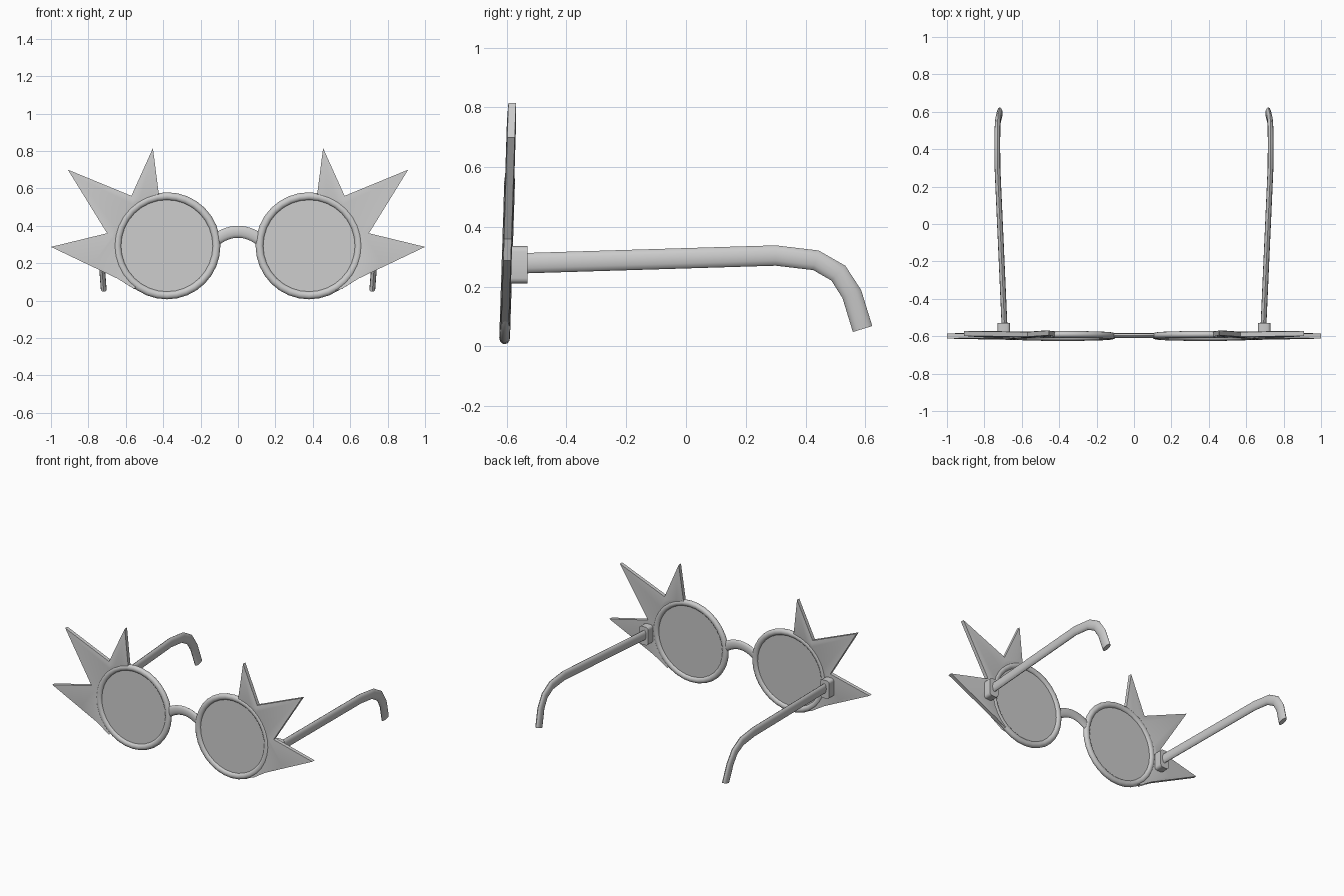
import bpy, bmesh, math
from mathutils import Vector

if "Cube" in bpy.data.objects:
    bpy.data.objects.remove(bpy.data.objects["Cube"])

GREY = bpy.data.materials.new("light_grey")
GREY.diffuse_color = (0.6, 0.6, 0.6, 1)
GREY.use_nodes = True
GREY.node_tree.nodes["Principled BSDF"].inputs["Base Color"].default_value = GREY.diffuse_color

CX, CZ = 0.38, 0.293          # lens centre
R_RING = 0.265


def face_y(z):
    """Depth of the slightly leaning front plane at height z."""
    return -0.608 + 0.032 * z


def finish(name, bm, angle=40):
    bmesh.ops.recalc_face_normals(bm, faces=bm.faces)
    me = bpy.data.meshes.new(name)
    bm.to_mesh(me)
    bm.free()
    me.materials.append(GREY)
    ob = bpy.data.objects.new(name, me)
    bpy.context.collection.objects.link(ob)
    bpy.ops.object.select_all(action='DESELECT')
    ob.select_set(True)
    bpy.context.view_layer.objects.active = ob
    bpy.ops.object.shade_smooth_by_angle(angle=math.radians(angle))
    return ob


def sweep(name, path, side, half_w, half_h, n=12, closed=False):
    """Elliptical tube: half_w along the 'side' axis, half_h across it."""
    bm = bmesh.new()
    pts = [Vector(p) for p in path]
    side = Vector(side)
    rings = []
    for i, p in enumerate(pts):
        a = pts[i - 1] if (i or closed) else p
        b = pts[(i + 1) % len(pts)] if (closed or i < len(pts) - 1) else p
        up = (b - a).normalized().cross(side).normalized()
        rings.append([bm.verts.new(p + side * half_w * math.cos(t) + up * half_h * math.sin(t))
                      for t in (2 * math.pi * k / n for k in range(n))])
    for i in range(len(rings) if closed else len(rings) - 1):
        r, s = rings[i], rings[(i + 1) % len(rings)]
        for k in range(n):
            bm.faces.new((r[k], r[(k + 1) % n], s[(k + 1) % n], s[k]))
    if not closed:
        bm.faces.new(rings[0])
        bm.faces.new(rings[-1])
    return finish(name, bm)


def prism(outline, half):
    """Extrude an (x, z) outline through the leaning front plane."""
    bm = bmesh.new()
    lo = [bm.verts.new((x, face_y(z) - half, z)) for x, z in outline]
    hi = [bm.verts.new((x, face_y(z) + half, z)) for x, z in outline]
    n = len(outline)
    caps = [bm.faces.new(lo), bm.faces.new(hi[::-1])]
    for i in range(n):
        bm.faces.new((lo[i], hi[i], hi[(i + 1) % n], lo[(i + 1) % n]))
    bmesh.ops.recalc_face_normals(bm, faces=bm.faces)
    return bm, caps


def circle(s, r, a0, a1, n, end=True):
    return [(s * (CX + r * math.cos(math.radians(a0 + (a1 - a0) * i / n))),
             CZ + r * math.sin(math.radians(a0 + (a1 - a0) * i / n)))
            for i in range(n + (1 if end else 0))]


for s, label in ((-1, "left"), (1, "right")):
    # round rim and lens
    loop = circle(s, R_RING, 0, 360, 32, False)
    sweep(label + "_rim", [(x, face_y(z), z) for x, z in loop], (0, 1, 0),
          0.018, 0.021, closed=True)
    bm, _ = prism(circle(s, 0.255, 0, 360, 32, False), 0.004)
    finish(label + "_lens", bm)

    # three-pointed flare with softly raised faces
    spikes = [(0.455, 0.815), (0.57, 0.56), (0.91, 0.70), (0.70, 0.36), (1.0, 0.287)]
    outline = [(s * x, z) for x, z in spikes] + circle(s, 0.272, -63, 81, 14)
    bm, caps = prism(outline, 0.0125)
    bmesh.ops.inset_individual(bm, faces=caps, thickness=0.018, depth=0.003,
                               use_even_offset=True)
    finish(label + "_flare", bm, 30)

    # hinge block
    bm = bmesh.new()
    bmesh.ops.create_cube(bm, size=1)
    for v in bm.verts:
        v.co = (s * 0.696 + v.co.x * 0.068, -0.56 + v.co.y * 0.06, 0.273 + v.co.z * 0.125)
    bmesh.ops.bevel(bm, geom=[e for e in bm.edges
                              if abs(e.verts[0].co.y - e.verts[1].co.y) > 0.01],
                    offset=0.018, segments=3, profile=0.5, affect='EDGES')
    finish(label + "_hinge", bm)

    # temple arm with hooked ear end
    arm = [(0.692, -0.55, 0.278), (0.73, 0.30, 0.304), (0.731, 0.435, 0.288),
           (0.73, 0.51, 0.245), (0.727, 0.555, 0.175), (0.718, 0.591, 0.058)]
    sweep(label + "_temple", [(s * x, y, z) for x, y, z in arm], (1, 0, 0), 0.0155, 0.034)

# arched nose bridge
arch = [(-0.12 + 0.24 * i / 12) for i in range(13)]
sweep("bridge", [(x, face_y(0.35), 0.368 - 3.0 * x * x) for x in arch],
      (0, 1, 0), 0.013, 0.032)
